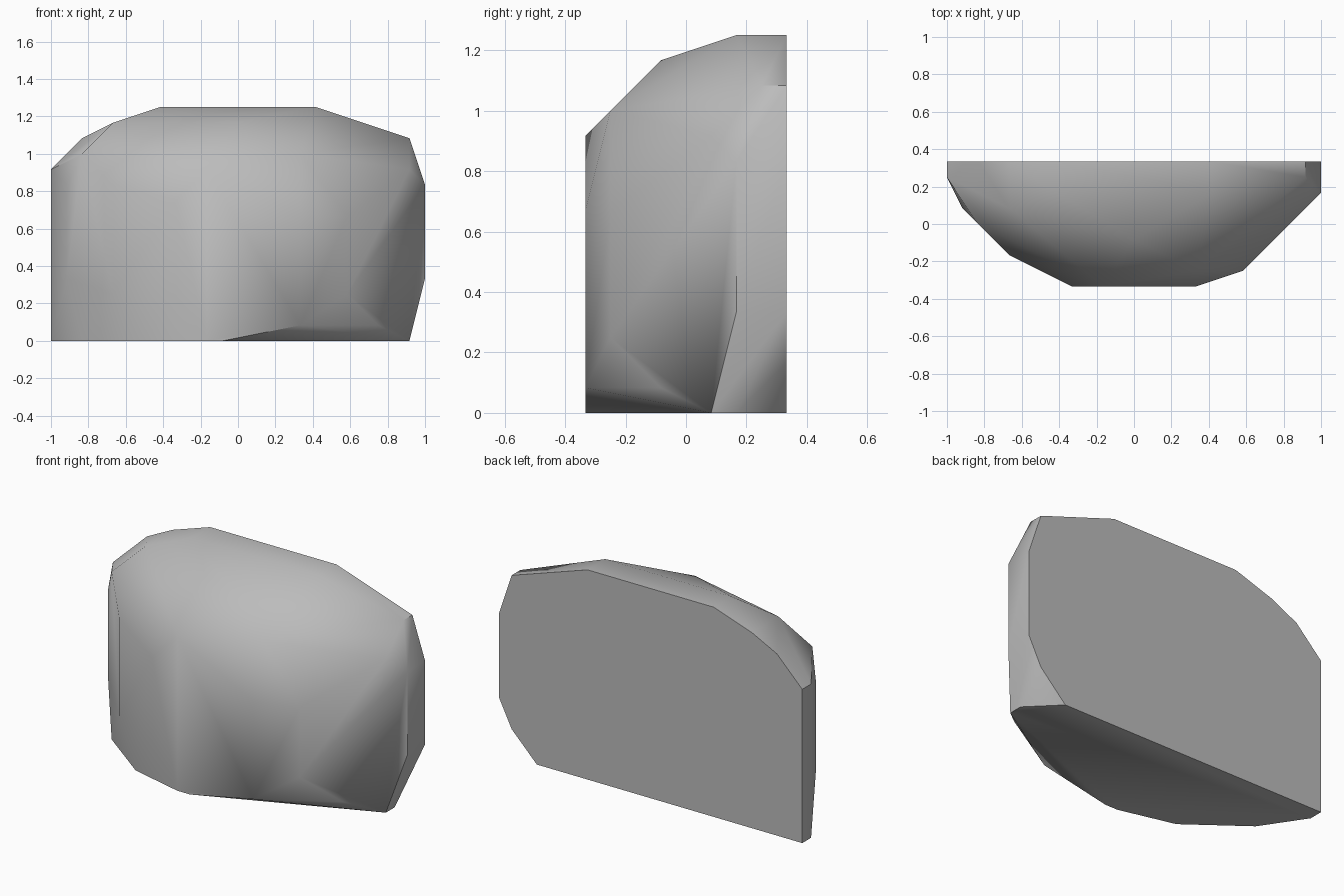
import bpy
import bmesh
import math

if "Cube" in bpy.data.objects:
    bpy.data.objects.remove(bpy.data.objects["Cube"], do_unlink=True)

GRID = 1 / 12   # the stone is laid out on a coarse grid of whole steps
BACK = 4        # depth of the flat back face

# Flat back face outline (x, z)
back_outline = [(-12, 0), (-12, 11), (-10, 13), (-8, 14), (-5, 15), (5, 15),
                (11, 13), (12, 10), (12, 4), (11, 2), (9, 0)]

# Upright edges around the front (x, y, low z, high z)
columns = [
    (-12, 3, 0, 11),
    (-11, 1, 4, 10),
    (-10, 0, 0, 12),
    (-8, -2, 3, 10),
    (-4, -4, 3, 9),
    (-2, -4, 0, 11),
    (4, -4, 1, 8),
    (7, -3, 3, 8),
    (11, 1, 0, 11),
    (12, 2, 4, 10),
]

# Corners of the sloping crown (x, y, z)
crown = [(-9, 1, 13), (-8, 1, 14), (-5, 2, 15), (5, 2, 15), (0, -1, 14),
         (4, -3, 12), (11, 3, 13)]

# Corners of the underside (x, y, z)
underside = [(-6, -3, 0), (-1, -4, 0), (9, -1, 1), (11, 2, 0)]


def make_material(name, colour):
    mat = bpy.data.materials.new(name)
    mat.use_nodes = True
    mat.diffuse_color = colour
    mat.node_tree.nodes["Principled BSDF"].inputs["Base Color"].default_value = colour
    return mat


def make_hull(name, points, material):
    """Wrap the corner points in a tight faceted skin."""
    bm = bmesh.new()
    for point in points:
        bm.verts.new([value * GRID for value in point])
    hull = bmesh.ops.convex_hull(bm, input=bm.verts)
    spare = {v for v in hull["geom_interior"] + hull["geom_unused"]
             if isinstance(v, bmesh.types.BMVert)}
    bmesh.ops.delete(bm, geom=list(spare), context="VERTS")
    bmesh.ops.dissolve_limit(bm, angle_limit=math.radians(1),
                             verts=bm.verts, edges=bm.edges)
    bmesh.ops.recalc_face_normals(bm, faces=bm.faces)
    mesh = bpy.data.meshes.new(name)
    bm.to_mesh(mesh)
    bm.free()
    mesh.materials.append(material)
    obj = bpy.data.objects.new(name, mesh)
    bpy.context.collection.objects.link(obj)
    return obj


# Boulder
corners = [(x, BACK, z) for x, z in back_outline] + crown + underside
for x, y, low, high in columns:
    corners += [(x, y, low), (x, y, high)]
stone_grey = make_material("stone grey", (0.5, 0.5, 0.5, 1))
boulder = make_hull("boulder", corners, stone_grey)

# Soft shading across the worn faces, crisp at the cut edges
bpy.ops.object.select_all(action="DESELECT")
boulder.select_set(True)
bpy.context.view_layer.objects.active = boulder
bpy.ops.object.shade_smooth_by_angle(angle=math.radians(40))
